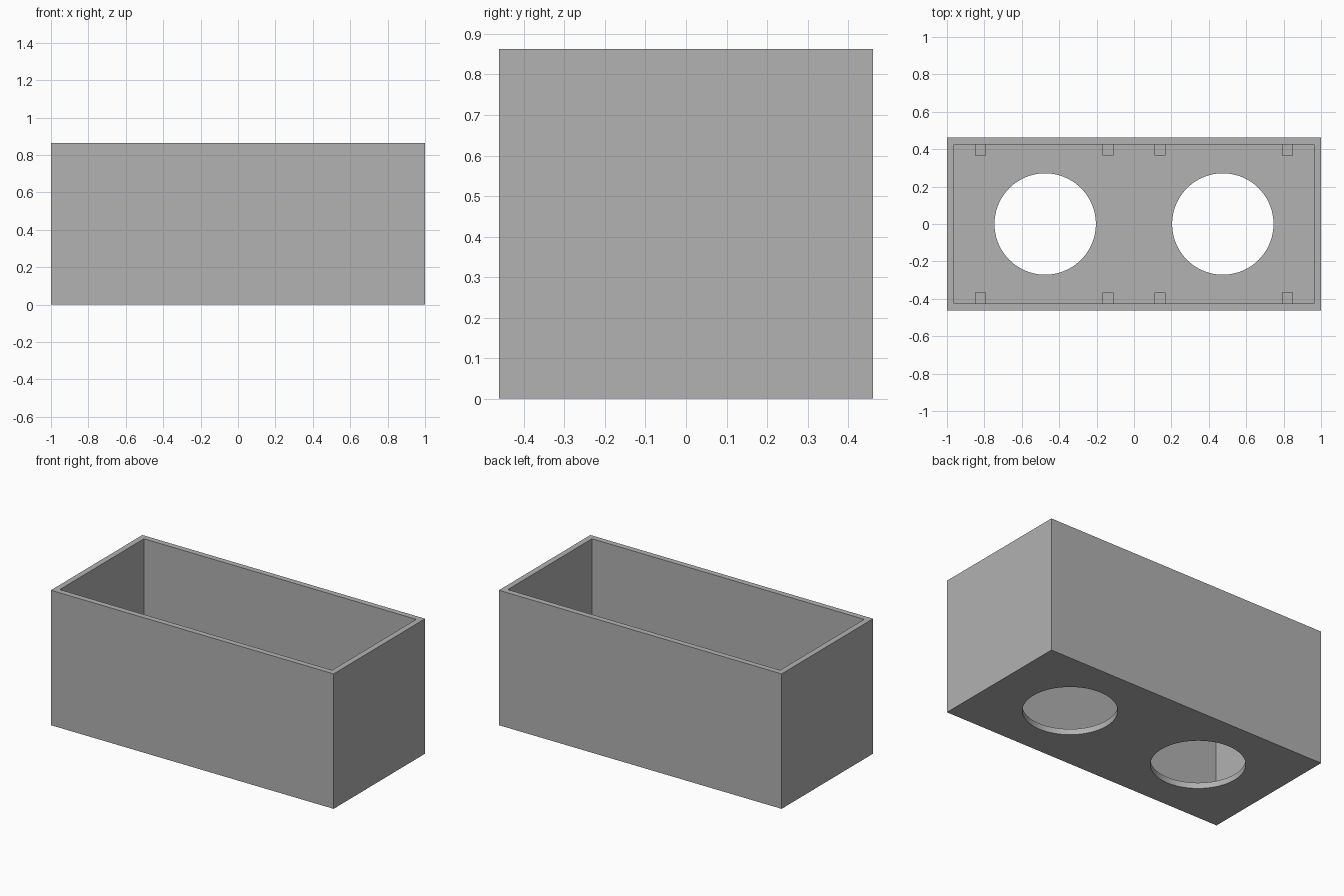
import bpy
import math

if "Cube" in bpy.data.objects:
    bpy.data.objects.remove(bpy.data.objects["Cube"], do_unlink=True)

LENGTH, WIDTH, HEIGHT = 2.0, 0.924, 0.863
WALL = 0.037
HOLE_X, HOLE_RADIUS = 0.475, 0.271
BLOCK = 0.06

grey = bpy.data.materials.new("plain grey")
grey.use_nodes = True
colour = (0.445, 0.445, 0.445, 1)
grey.diffuse_color = colour
grey.node_tree.nodes["Principled BSDF"].inputs["Base Color"].default_value = colour


def box(name, size, centre):
    """Axis-aligned box with its size baked into the mesh."""
    bpy.ops.mesh.primitive_cube_add(size=1, location=centre)
    obj = bpy.context.object
    obj.name = name
    obj.scale = size
    bpy.ops.object.transform_apply(location=False, rotation=False, scale=True)
    obj.data.materials.append(grey)
    return obj


def cut(target, cutter):
    """Subtract the cutter from the target, then discard it."""
    cutter.hide_render = True
    mod = target.modifiers.new("cut", 'BOOLEAN')
    mod.operation = 'DIFFERENCE'
    mod.solver = 'EXACT'
    mod.object = cutter
    bpy.context.view_layer.objects.active = target
    bpy.ops.object.modifier_apply(modifier=mod.name)
    bpy.data.objects.remove(cutter, do_unlink=True)


# Open-topped box body
body = box("box_body", (LENGTH, WIDTH, HEIGHT), (0, 0, HEIGHT / 2))
cut(body, box("cavity_cutter", (LENGTH - 2 * WALL, WIDTH - 2 * WALL, HEIGHT),
              (0, 0, HEIGHT / 2 + WALL)))

# Two round openings in the floor
for side in (-1, 1):
    bpy.ops.mesh.primitive_cylinder_add(vertices=96, radius=HOLE_RADIUS, depth=0.2,
                                        location=(side * HOLE_X, 0, 0))
    hole = bpy.context.object
    hole.data.materials.append(grey)
    cut(body, hole)

bpy.ops.object.select_all(action='DESELECT')
body.select_set(True)
bpy.context.view_layer.objects.active = body
bpy.ops.object.shade_smooth_by_angle(angle=math.radians(30))

# Small blocks on the floor against the long walls
block_y = WIDTH / 2 - WALL - BLOCK / 2
for y_name, y_side in (("front", -1), ("back", 1)):
    for x_name, x_side in (("right", -1), ("left", 1)):
        for place, x in (("inner", 0.139), ("outer", 0.82)):
            box(f"{y_name}_{x_name}_{place}_block", (BLOCK, BLOCK, BLOCK),
                (x_side * x, y_side * block_y, WALL + BLOCK / 2))
